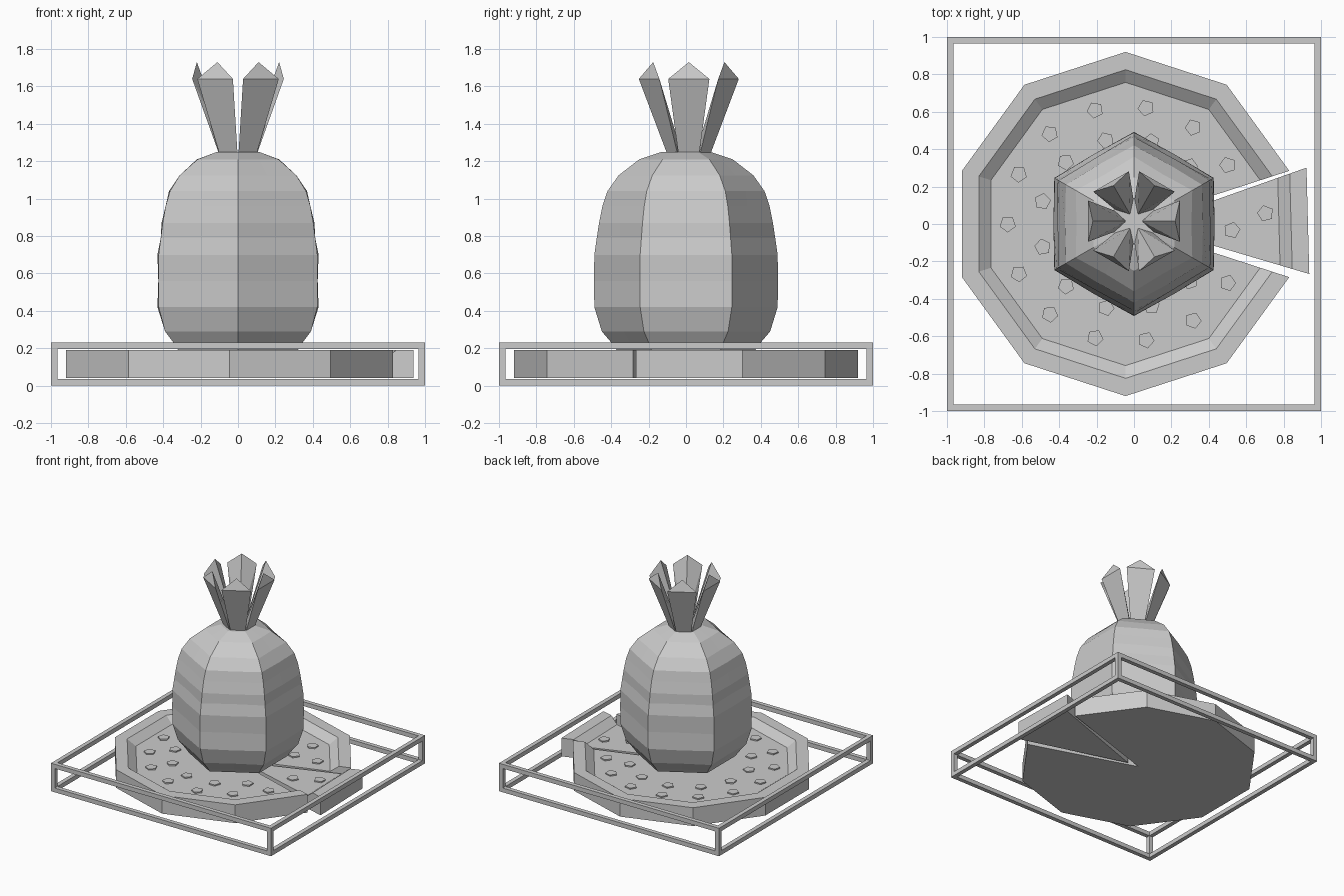
import bpy, bmesh
from math import sin, cos, pi, radians
from mathutils import Vector, Matrix

if "Cube" in bpy.data.objects:
    bpy.data.objects.remove(bpy.data.objects["Cube"])


def finish(name, bm, matrix=None):
    bmesh.ops.recalc_face_normals(bm, faces=bm.faces)
    mesh = bpy.data.meshes.new(name)
    bm.to_mesh(mesh)
    bm.free()
    ob = bpy.data.objects.new(name, mesh)
    bpy.context.collection.objects.link(ob)
    if matrix:
        ob.matrix_world = matrix
    return ob


def add_box(bm, center, size):
    m = Matrix.Translation(center) @ Matrix.Diagonal((*size, 1))
    bmesh.ops.create_cube(bm, size=1, matrix=m)


# Open box frame: twelve thin bars
T, H = 0.035, 0.23
e = 1 - T / 2
bm = bmesh.new()
for s in (-1, 1):
    for z in (T / 2, H - T / 2):
        add_box(bm, (0, s * e, z), (2, T, T))
        add_box(bm, (s * e, 0, z), (T, 2 - 2 * T, T))
    for t in (-1, 1):
        add_box(bm, (s * e, t * e, H / 2), (T, T, H - 2 * T))
finish("box_frame", bm)

# Pizza: crust profile swept through a range of decagon corners
FLOOR = 0.14
PROFILE = [(0.92, 0.04), (0.92, 0.19), (0.825, 0.19), (0.757, FLOOR)]


def pizza_part(name, degrees, matrix):
    bm = bmesh.new()
    low = bm.verts.new((0, 0, 0.04))
    high = bm.verts.new((0, 0, FLOOR))
    rows = [[bm.verts.new((r * cos(radians(d)), r * sin(radians(d)), z)) for r, z in PROFILE]
            for d in degrees]
    for a, b in zip(rows, rows[1:]):
        for i in range(len(PROFILE) - 1):
            bm.faces.new((a[i], b[i], b[i + 1], a[i + 1]))
        bm.faces.new((low, b[0], a[0]))
        bm.faces.new((high, a[-1], b[-1]))
    for row in (rows[0], rows[-1]):
        bm.faces.new([low] + row + [high])
    return finish(name, bm, matrix)


pizza_part("pizza", range(18, 343, 36), Matrix.Translation((-0.045, 0, 0)))
slice_matrix = Matrix.Translation((0.055, -0.006, 0)) @ Matrix.Rotation(radians(1.5), 4, 'Z')
pizza_part("pizza_slice", (-18, 18), slice_matrix)

# Toppings: thin pentagons in two staggered rings, plus two on the slice
bm = bmesh.new()
spots = [(-0.045, 0.63, 30 + i * 25) for i in range(13)]
spots += [(-0.045, 0.46, 42 + i * 30.7) for i in range(10)]
spots += [(0.055, 0.65, 5), (0.055, 0.47, -4)]
for x, r, d in spots:
    a = radians(d)
    m = Matrix.Translation((x + r * cos(a), r * sin(a), FLOOR + 0.004)) @ Matrix.Rotation(a * 3, 4, 'Z')
    bmesh.ops.create_cone(bm, cap_ends=True, segments=5, radius1=0.045, radius2=0.045,
                          depth=0.012, matrix=m)
finish("toppings", bm)

# Pineapple body: hexagonal rings whose side middles bulge in and out
RINGS = [(0.37, 0.19), (0.39, 0.22), (0.45, 0.29), (0.49, 0.42), (0.492, 0.56), (0.49, 0.70),
         (0.477, 0.79), (0.465, 0.87), (0.447, 0.96), (0.42, 1.04), (0.36, 1.125),
         (0.25, 1.21), (0.13, 1.25)]
bm = bmesh.new()
rows = []
for k, (r, z) in enumerate(RINGS):
    bulge = 1 if k in (0, 1, 12) else (1.015 if k % 2 else 0.985)
    row = []
    for i in range(12):
        a = pi / 2 + i * pi / 6
        rad = r * cos(pi / 6) * bulge if i % 2 else r
        row.append(bm.verts.new((rad * cos(a), rad * sin(a), z)))
    rows.append(row)
for a, b in zip(rows, rows[1:]):
    for i in range(12):
        j = (i + 1) % 12
        bm.faces.new((a[i], a[j], b[j], b[i]))
bm.faces.new(rows[0])
bm.faces.new(rows[-1])
finish("pineapple_body", bm)

# Crown: six flaring wedge leaves with pointed tips
LEAF = [(0.10, -0.055, 1.235), (0.10, 0.055, 1.235), (0.04, 0, 1.235),
        (0.245, -0.11, 1.64), (0.245, 0.11, 1.64), (0.19, 0, 1.64), (0.22, 0, 1.73)]
for i in range(6):
    bm = bmesh.new()
    verts = [bm.verts.new(p) for p in LEAF]
    bmesh.ops.convex_hull(bm, input=verts)
    finish(f"crown_leaf_{i + 1}", bm,
           Matrix.Translation((0, 0.015, 0)) @ Matrix.Rotation(i * pi / 3, 4, 'Z'))
